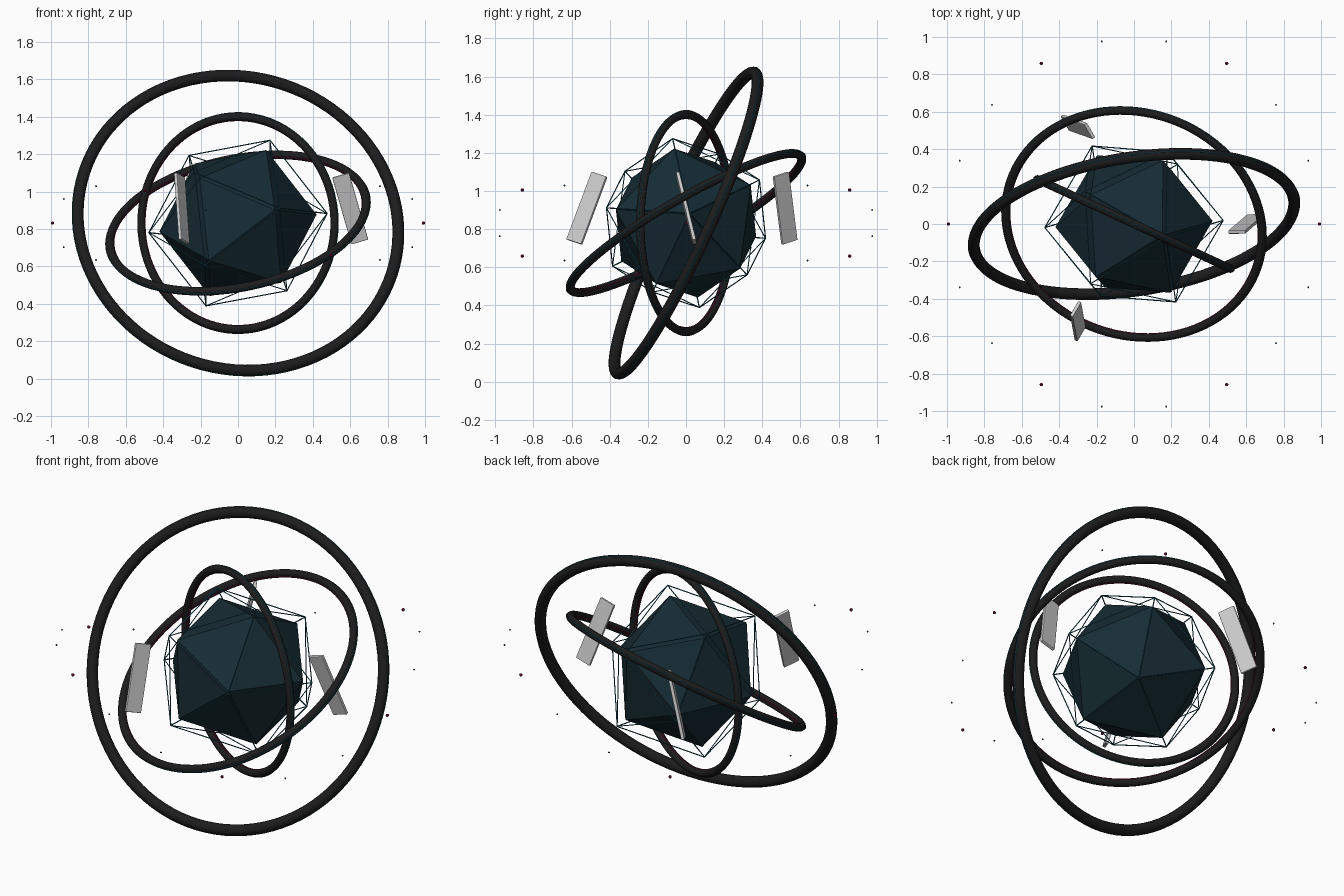
import bpy, bmesh, math
from mathutils import Vector, Matrix

if "Cube" in bpy.data.objects:
    bpy.data.objects.remove(bpy.data.objects["Cube"])

CENTRE = Vector((0, 0, 0.832))


def material(name, rgb):
    m = bpy.data.materials.new(name)
    m.diffuse_color = (*rgb, 1)
    m.use_nodes = True
    m.node_tree.nodes["Principled BSDF"].inputs["Base Color"].default_value = m.diffuse_color
    return m


BLACK = material("black", (0.012, 0.012, 0.012))
CORE = material("dark_teal", (0.008, 0.025, 0.034))
TEAL = material("teal", (0.01, 0.09, 0.13))
PINK = material("magenta", (0.2, 0.005, 0.05))


def torus(name, normal, major, minor, mat, sides=16):
    rot = Vector((0, 0, 1)).rotation_difference(Vector(normal)).to_euler()
    bpy.ops.mesh.primitive_torus_add(location=CENTRE, rotation=rot, major_radius=major,
                                     minor_radius=minor, major_segments=96,
                                     minor_segments=sides)
    ob = bpy.context.object
    ob.name = name
    ob.data.materials.append(mat)
    bpy.ops.object.shade_smooth()
    return ob


# Three tilted rings, each with thin glow strips on the tube
rings = [("outer_ring", (0.14, -0.90, 0.41), 0.865, 0.031, False),
         ("middle_ring", (-0.18, -0.49, 0.85), 0.697, 0.023, True),
         ("inner_ring", (0.42, 0.907, 0.0), 0.569, 0.022, True)]
for name, normal, major, minor, pink in rings:
    torus(name, normal, major, minor, BLACK)
    torus(name + "_outer_strip", normal, major + minor - 0.001, 0.003, TEAL, 6)
    if pink:
        torus(name + "_inner_strip", normal, major - minor + 0.001, 0.003, PINK, 6)


# Icosahedron directions: one face a, b, c plus its three neighbours and all opposites
g, k = 1 / math.sqrt(5), (math.sqrt(5) - 1) / 2
a = Vector((0.17, -0.07, 0.44)).normalized()
b = Vector((0.475, 0.02, 0.045))
b = a * g + (b - a * b.dot(a)).normalized() * math.sqrt(1 - g * g)
c = (a + b) * k / 2 + b.cross(a).normalized() * 0.85065
axes = [a, b, c, (b + c) * k - a, (a + c) * k - b, (a + b) * k - c]


def icosahedron(name, radius, mat):
    bm = bmesh.new()
    for v in axes:
        bm.verts.new(v * radius)
        bm.verts.new(v * -radius)
    bmesh.ops.convex_hull(bm, input=bm.verts)
    bmesh.ops.recalc_face_normals(bm, faces=bm.faces)
    me = bpy.data.meshes.new(name)
    bm.to_mesh(me)
    bm.free()
    me.materials.append(mat)
    ob = bpy.data.objects.new(name, me)
    ob.location = CENTRE
    bpy.context.collection.objects.link(ob)
    return ob


# Solid core and wire cage around it
icosahedron("core", 0.423, CORE)
cage = icosahedron("wire_cage", 0.48, TEAL)
wire = cage.modifiers.new("wire", 'WIREFRAME')
wire.thickness = 0.007
wire.offset = 0

# Three floating tilted plates, a third of a turn apart
up = Vector((-0.105, -0.09, 0.365)).normalized()
side = Vector((0.09, 0, 0.026))
side = (side - up * side.dot(up)).normalized()
tilt = Matrix((side, up.cross(side), up)).transposed().to_4x4()
for i in range(3):
    bpy.ops.mesh.primitive_cube_add(size=1)
    ob = bpy.context.object
    ob.name = f"plate_{i + 1}"
    ob.data.transform(Matrix.Diagonal((0.094, 0.019, 0.38, 1)))
    ob.matrix_world = (Matrix.Rotation(i * math.tau / 3, 4, 'Z')
                       @ Matrix.Translation((0.6, 0, 0.91)) @ tilt)
    bev = ob.modifiers.new("bevel", 'BEVEL')
    bev.width = 0.004
    bev.segments = 2

# Halo of small particles following a wave, every third one larger and magenta
for i in range(18):
    t = i * math.tau / 18
    big = i % 3 == 0
    r = 0.009 if big else 0.005
    d = 1 - 0.009
    pos = CENTRE + Vector((d * math.cos(t), d * math.sin(t), 0.2 * math.sin(2 * t)))
    bpy.ops.mesh.primitive_ico_sphere_add(subdivisions=2, radius=r, location=pos)
    ob = bpy.context.object
    ob.name = f"particle_{i + 1}"
    ob.data.materials.append(PINK if big else TEAL)
